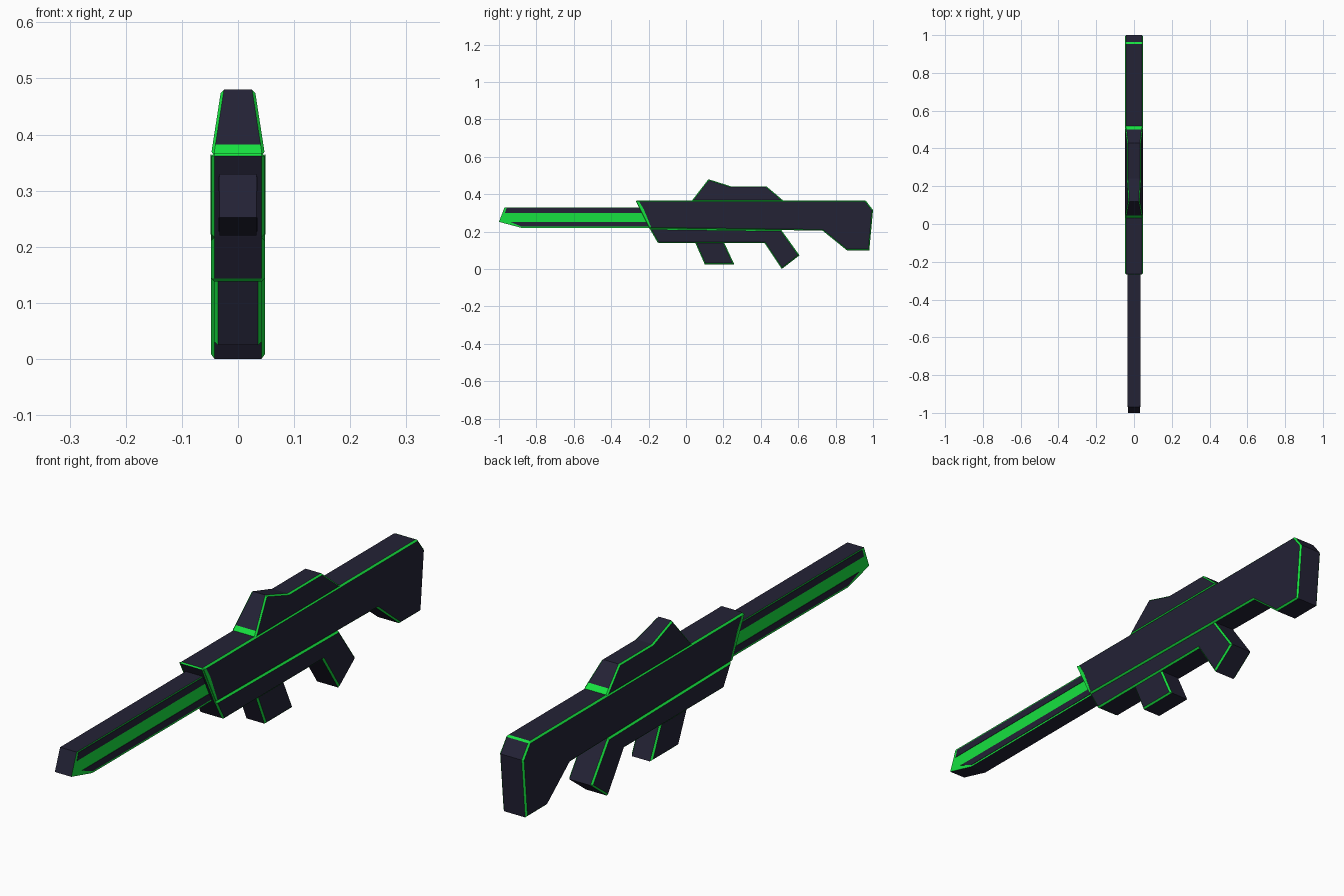
import bpy, bmesh

if "Cube" in bpy.data.objects:
    bpy.data.objects.remove(bpy.data.objects["Cube"])


def make_material(name, rgb):
    m = bpy.data.materials.new(name)
    m.diffuse_color = (*rgb, 1)
    m.use_nodes = True
    m.node_tree.nodes["Principled BSDF"].inputs["Base Color"].default_value = m.diffuse_color
    return m


DARK = make_material("dark navy", (0.017, 0.016, 0.036))
GREEN = make_material("bright green", (0.008, 0.75, 0.05))


def prism(name, profile, half, bevel=0.006, cross=(), green_walls=(), top_half=None, x=0.0,
          cap_mat=0, wall_mat=0):
    """Extrude a (y, z) profile across x, then chamfer its rim in green."""
    bm = bmesh.new()
    n = len(profile)
    z0, z1 = min(p[1] for p in profile), max(p[1] for p in profile)

    def width(z):
        if top_half is None:
            return half
        return half + (top_half - half) * (z - z0) / (z1 - z0)

    a = [bm.verts.new((x - width(z), y, z)) for y, z in profile]
    b = [bm.verts.new((x + width(z), y, z)) for y, z in profile]
    caps = [bm.faces.new(a), bm.faces.new(b[::-1])]
    for f in caps:
        f.material_index = cap_mat
    for i in range(n):
        j = (i + 1) % n
        f = bm.faces.new((a[i], b[i], b[j], a[j]))
        f.material_index = 1 if i in green_walls else wall_mat
    bmesh.ops.recalc_face_normals(bm, faces=bm.faces[:])
    if bevel:
        edges = {e for f in caps for e in f.edges}
        edges |= {bm.edges.get((a[i], b[i])) for i in cross}
        bmesh.ops.bevel(bm, geom=list(edges), offset=bevel, segments=1, profile=0.5,
                        affect='EDGES', material=1, clamp_overlap=True)
        bmesh.ops.recalc_face_normals(bm, faces=bm.faces[:])
    me = bpy.data.meshes.new(name)
    bm.to_mesh(me)
    bm.free()
    me.materials.append(DARK)
    me.materials.append(GREEN)
    ob = bpy.data.objects.new(name, me)
    bpy.context.collection.objects.link(ob)
    return ob


# Main body and shoulder stock
prism("body_and_stock",
      [(-0.27, 0.367), (0.96, 0.367), (1.0, 0.315), (0.98, 0.10), (0.86, 0.10),
       (0.73, 0.205), (0.51, 0.208), (-0.195, 0.217)],
      0.048, cross=(0, 1))

# Lower housing with rear grip
prism("lower_housing_and_grip",
      [(-0.195, 0.217), (-0.15, 0.138), (0.42, 0.138), (0.512, 0.0), (0.607, 0.073),
       (0.51, 0.208)],
      0.048, cross=(1,))

# Magazine
prism("magazine", [(0.045, 0.15), (0.10, 0.025), (0.258, 0.025), (0.20, 0.15)], 0.042)

# Sight on top, tapering upward, with green skirts front and back
prism("sight",
      [(0.03, 0.364), (0.045, 0.383), (0.12, 0.48), (0.24, 0.442), (0.43, 0.442),
       (0.50, 0.383), (0.522, 0.364)],
      0.048, bevel=0.005, green_walls=(0, 5), top_half=0.03)

# Barrel: green sides with dark top, bottom and nose
prism("barrel",
      [(-1.0, 0.252), (-0.97, 0.33), (-0.15, 0.33), (-0.15, 0.22), (-0.88, 0.22)],
      0.033, bevel=0, cap_mat=1)

for side, s in (("left", -1), ("right", 1)):
    # Dark strips along the barrel sides
    prism(f"barrel_upper_strip_{side}",
          [(-0.968, 0.298), (-0.96, 0.325), (-0.18, 0.325), (-0.18, 0.298)],
          0.002, bevel=0, x=s * 0.0325)
    prism(f"barrel_lower_strip_{side}",
          [(-0.94, 0.252), (-0.88, 0.227), (-0.18, 0.227), (-0.18, 0.252)],
          0.002, bevel=0, x=s * 0.0325)
    # Green accent at the front edge of the body
    prism(f"body_front_accent_{side}",
          [(-0.266, 0.364), (-0.25, 0.36), (-0.225, 0.318), (-0.186, 0.222), (-0.195, 0.222)],
          0.001, bevel=0, x=s * 0.0478, cap_mat=1, wall_mat=1)
